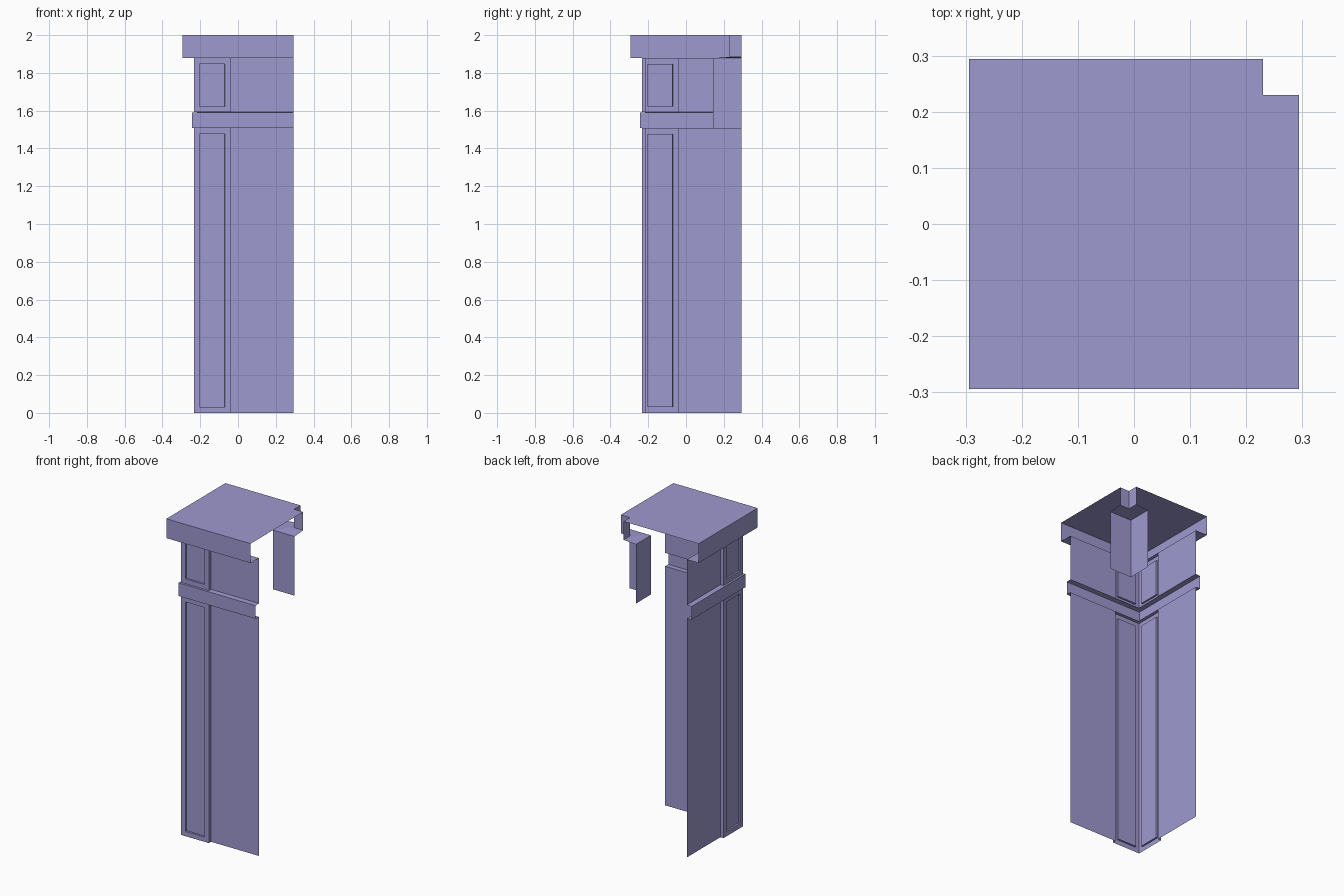
import bpy, bmesh

if "Cube" in bpy.data.objects:
    bpy.data.objects.remove(bpy.data.objects["Cube"])

E = 0.294      # outer extent of the footprint
WALL = 0.212   # plain wall offset
PIL = 0.234    # corner pilaster offset
EDGE = -0.04   # inner edge of the pilaster
NOTCH = 0.23   # cap notch at the rear inner corner

# Muted violet finish
paint = bpy.data.materials.new("violet_paint")
paint.diffuse_color = (0.343, 0.32, 0.63, 1.0)
paint.use_nodes = True
paint.node_tree.nodes["Principled BSDF"].inputs["Base Color"].default_value = paint.diffuse_color


def finish(name, bm):
    me = bpy.data.meshes.new(name)
    bm.to_mesh(me)
    bm.free()
    me.materials.append(paint)
    ob = bpy.data.objects.new(name, me)
    bpy.context.collection.objects.link(ob)
    return ob


def strip(bm, rows, flip=False):
    """Skin a list of point rows with quads."""
    vs = [[bm.verts.new(p) for p in row] for row in rows]
    faces = []
    for r0, r1 in zip(vs, vs[1:]):
        for i in range(len(r0) - 1):
            q = [r0[i], r0[i + 1], r1[i + 1], r1[i]]
            faces.append(bm.faces.new(q[::-1] if flip else q))
    return faces


def corner_sweep(name, profile, flip=False):
    """Sweep an (offset, z) profile round the L-shaped corner path."""
    bm = bmesh.new()
    rows = [[(E, -o, z), (-o, -o, z), (-o, E, z)] for o, z in profile]
    strip(bm, rows, flip)
    return finish(name, bm)


def shaft(name, z0, z1):
    """Two open walls with a raised corner pilaster and recessed panels."""
    path = [(E, -WALL), (EDGE, -WALL), (EDGE, -PIL), (-PIL, -PIL),
            (-PIL, EDGE), (-WALL, EDGE), (-WALL, E)]
    bm = bmesh.new()
    faces = strip(bm, [[(x, y, z) for x, y in path] for z in (z0, z1)], flip=True)
    panels = [faces[2], faces[3]]
    bm.normal_update()
    bmesh.ops.inset_individual(bm, faces=panels, thickness=0.03, use_even_offset=True)
    bmesh.ops.inset_individual(bm, faces=panels, thickness=0.001, depth=-0.01,
                               use_even_offset=True)
    return finish(name, bm)


# Wall shafts below and above the band
shaft("lower_shaft", 0.0, 1.507)
shaft("upper_shaft", 1.592, 1.878)

# Projecting band
corner_sweep("band", [(WALL, 1.507), (0.244, 1.507), (0.244, 1.59), (WALL, 1.592)], flip=True)

# Cap soffit and fascia
corner_sweep("cap_fascia", [(WALL, 1.878), (E, 1.878), (E, 2.0)], flip=True)

# Inner rear corner: hanging wall, soffit and notch fascia
corner_sweep("inner_corner", [(-0.144, 1.505), (-0.144, 1.878), (-NOTCH, 1.884), (-NOTCH, 2.0)])

# Notched top plate
bm = bmesh.new()
outline = [(-E, -E), (E, -E), (E, NOTCH), (NOTCH, NOTCH), (NOTCH, E), (-E, E)]
bm.faces.new([bm.verts.new((x, y, 2.0)) for x, y in outline])
finish("cap_top", bm)
